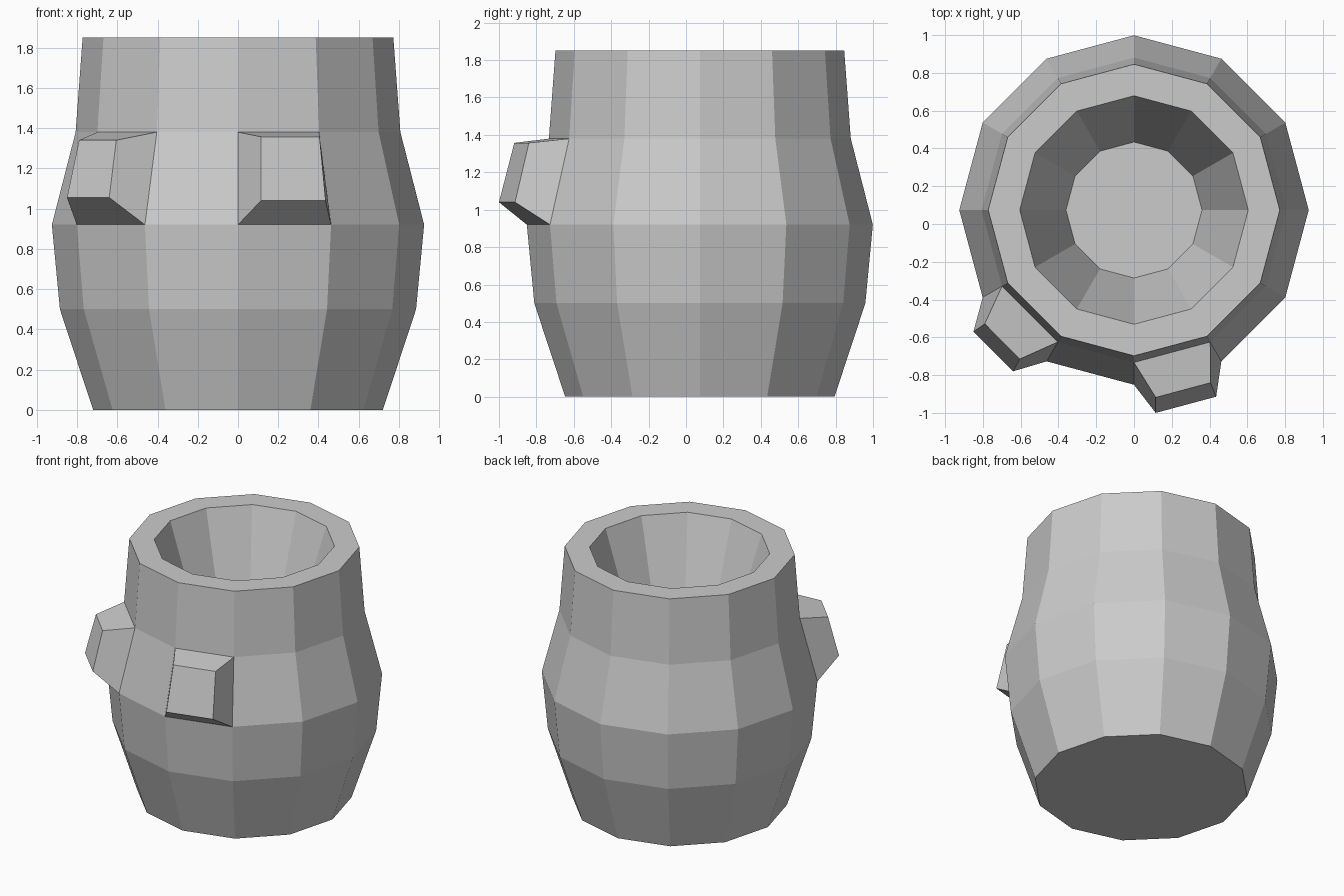
import bpy, bmesh
from math import cos, sin, radians
from mathutils import Vector

cube = bpy.data.objects.get("Cube")
if cube:
    bpy.data.objects.remove(cube)

SIDES = 12
CENTRE_Y = 0.074

stone = bpy.data.materials.new("light_grey")
stone.use_nodes = True
stone.diffuse_color = (0.6, 0.6, 0.6, 1)
stone.node_tree.nodes["Principled BSDF"].inputs["Base Color"].default_value = (0.6, 0.6, 0.6, 1)


def ring_point(radius, z, index):
    a = radians(index * 360 / SIDES)
    return Vector((radius * cos(a), CENTRE_Y + radius * sin(a), z))


def make_object(name, bm):
    bmesh.ops.recalc_face_normals(bm, faces=bm.faces)
    mesh = bpy.data.meshes.new(name)
    bm.to_mesh(mesh)
    bm.free()
    mesh.materials.append(stone)
    obj = bpy.data.objects.new(name, mesh)
    bpy.context.collection.objects.link(obj)
    return obj


# Barrel-shaped pot: outer wall, rim, then the tapered hollow
BELLY, SHOULDER = (0.925, 0.92), (0.807, 1.38)
profile = [(0.72, 0), (0.885, 0.5), BELLY, SHOULDER, (0.772, 1.85),
           (0.605, 1.85), (0.36, 1.1)]
bm = bmesh.new()
rings = [[bm.verts.new(ring_point(r, z, i)) for i in range(SIDES)] for r, z in profile]
for low, high in zip(rings, rings[1:]):
    for i in range(SIDES):
        j = (i + 1) % SIDES
        bm.faces.new((low[i], low[j], high[j], high[i]))
bm.faces.new(rings[0])
bm.faces.new(rings[-1])
make_object("pot_body", bm)


# Raised block growing out of one wall panel of the pot
def raised_block(name, index, outer):
    base = [ring_point(*BELLY, index), ring_point(*BELLY, index + 1),
            ring_point(*SHOULDER, index + 1), ring_point(*SHOULDER, index)]
    bm = bmesh.new()
    back = [bm.verts.new(p) for p in base]
    front = [bm.verts.new(p) for p in outer]
    bm.faces.new(front)
    bm.faces.new(back)
    for i in range(4):
        j = (i + 1) % 4
        bm.faces.new((back[i], back[j], front[j], front[i]))
    make_object(name, bm)


raised_block("left_block", 9, [(0.115, -1.0, 1.04), (0.435, -0.914, 1.04),
                               (0.405, -0.84, 1.357), (0.115, -0.918, 1.357)])
raised_block("right_block", 7, [(-0.85, -0.57, 1.055), (-0.64, -0.78, 1.055),
                                (-0.605, -0.715, 1.34), (-0.79, -0.528, 1.34)])
